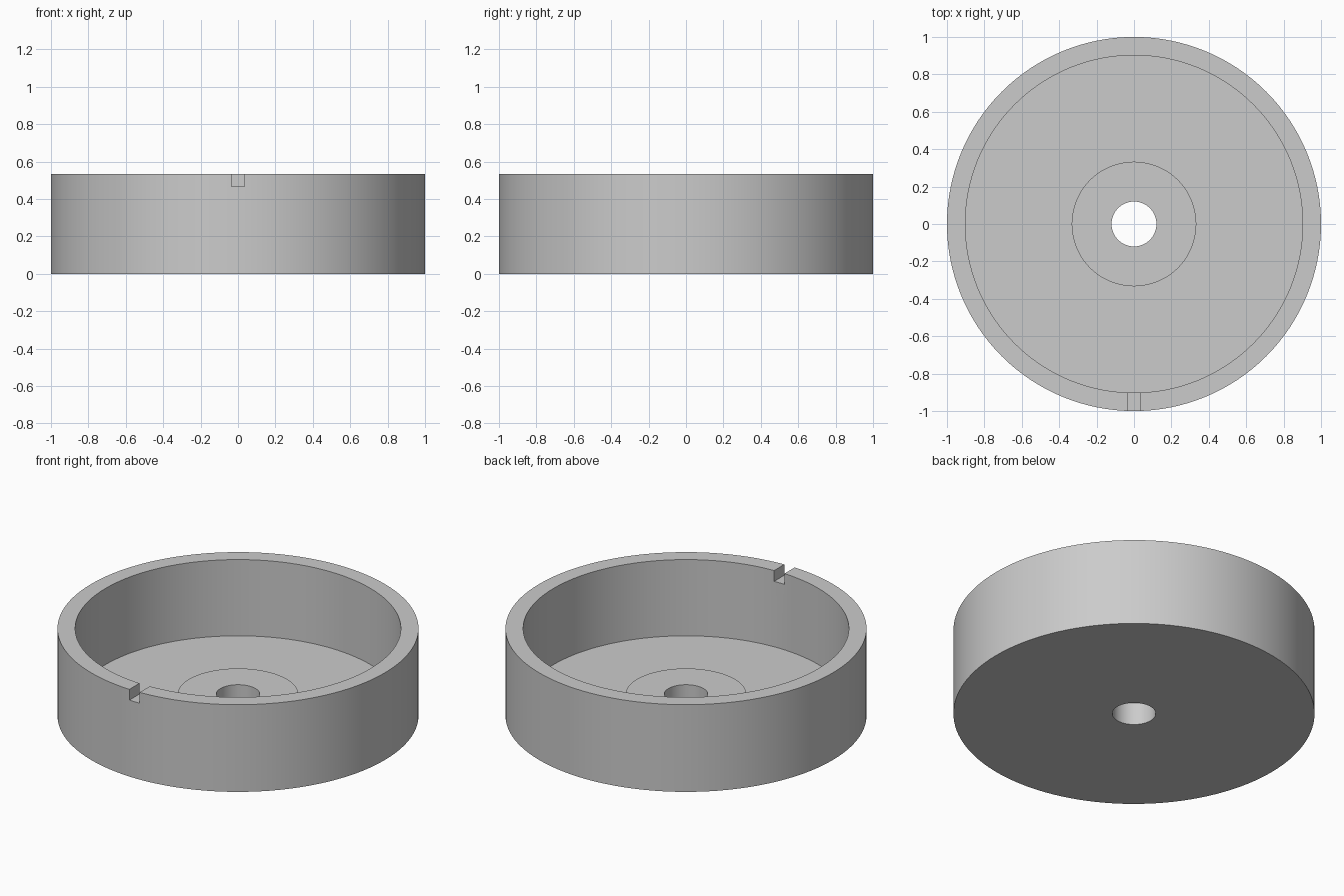
import bpy, bmesh, math

if "Cube" in bpy.data.objects:
    bpy.data.objects.remove(bpy.data.objects["Cube"])

SEG = 128
gray = bpy.data.materials.new("plain gray")
gray.diffuse_color = (0.6, 0.6, 0.6, 1)
gray.use_nodes = True
gray.node_tree.nodes["Principled BSDF"].inputs["Base Color"].default_value = gray.diffuse_color

# cup: closed cross-section (radius, height) revolved around z
profile = [(0.12, 0), (1.0, 0), (1.0, 0.533), (0.902, 0.533),
           (0.902, 0.067), (0.333, 0.067), (0.333, 0.133), (0.12, 0.133)]
bm = bmesh.new()
rings = []
for i in range(SEG):
    a = 2 * math.pi * i / SEG
    rings.append([bm.verts.new((r * math.cos(a), r * math.sin(a), z)) for r, z in profile])
n = len(profile)
for i in range(SEG):
    p, q = rings[i], rings[(i + 1) % SEG]
    for j in range(n):
        k = (j + 1) % n
        bm.faces.new((p[j], q[j], q[k], p[k]))
bmesh.ops.recalc_face_normals(bm, faces=bm.faces)
mesh = bpy.data.meshes.new("round_cup")
bm.to_mesh(mesh)
bm.free()
cup = bpy.data.objects.new("round_cup", mesh)
bpy.context.collection.objects.link(cup)
mesh.materials.append(gray)

# notch through the front of the rim
bpy.ops.mesh.primitive_cube_add(size=1, location=(0, -0.95, 0.567))
cutter = bpy.context.object
cutter.name = "notch_cutter"
cutter.scale = (0.07, 0.3, 0.2)
cutter.data.materials.append(gray)
bpy.context.view_layer.update()

bpy.ops.object.select_all(action='DESELECT')
cup.select_set(True)
bpy.context.view_layer.objects.active = cup
cut = cup.modifiers.new("rim_notch", 'BOOLEAN')
cut.operation = 'DIFFERENCE'
cut.solver = 'EXACT'
cut.object = cutter
bpy.ops.object.modifier_apply(modifier=cut.name)
bpy.data.objects.remove(cutter)
bpy.ops.object.shade_smooth_by_angle(angle=math.radians(30))
